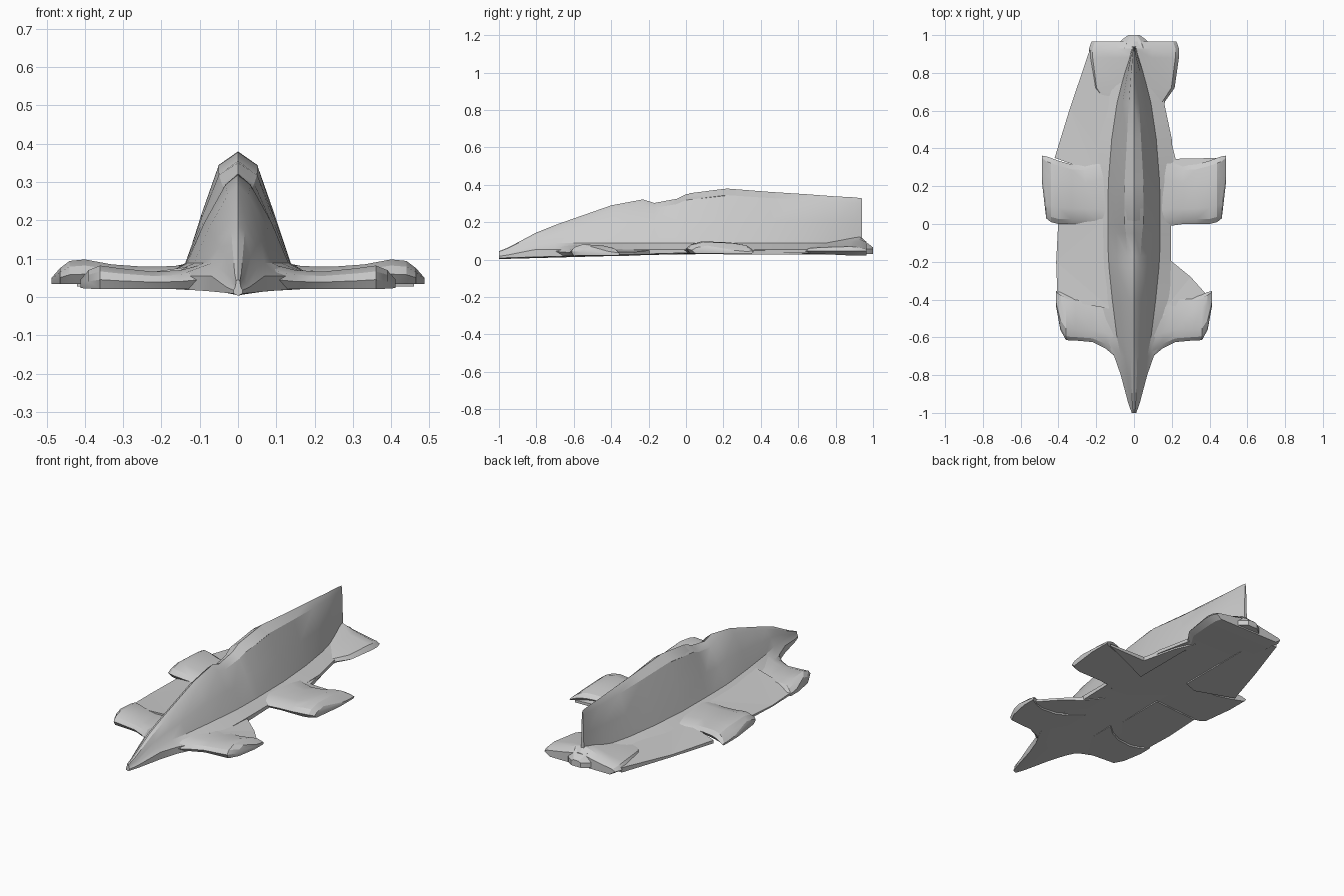
import bpy, bmesh

if "Cube" in bpy.data.objects:
    bpy.data.objects.remove(bpy.data.objects["Cube"])


def finish(name, bm, angle=0.4):
    bmesh.ops.remove_doubles(bm, verts=bm.verts, dist=0.0004)
    bmesh.ops.recalc_face_normals(bm, faces=bm.faces)
    me = bpy.data.meshes.new(name)
    bm.to_mesh(me)
    bm.free()
    ob = bpy.data.objects.new(name, me)
    bpy.context.collection.objects.link(ob)
    if angle:
        bpy.ops.object.select_all(action='DESELECT')
        ob.select_set(True)
        bpy.context.view_layer.objects.active = ob
        bpy.ops.object.shade_smooth_by_angle(angle=angle)
    return ob


def loft(name, rings):
    """Skin a list of closed rings and cap both ends."""
    bm = bmesh.new()
    rows = [[bm.verts.new(p) for p in r] for r in rings]
    n = len(rows[0])
    for a, b in zip(rows, rows[1:]):
        for i in range(n):
            j = (i + 1) % n
            bm.faces.new((a[i], a[j], b[j], b[i]))
    bm.faces.new(rows[0])
    bm.faces.new(rows[-1])
    return finish(name, bm)


def floor_z(y):
    """Height of the gently rising underside."""
    return min(0.003 + 0.027 * (y + 1), 0.03)


# Hull: y, skirt half-width, flank half-width, crest half-width, crest height
hull = [
    (-1.00, .012, .008, .004, .045), (-.95, .030, .020, .007, .065),
    (-.80, .070, .050, .012, .145), (-.70, .105, .070, .014, .185),
    (-.60, .160, .090, .016, .220), (-.40, .190, .115, .022, .290),
    (-.23, .195, .132, .026, .322), (-.17, .195, .136, .028, .303),
    (-.05, .195, .138, .034, .325), (.00, .195, .138, .040, .350),
    (.22, .205, .136, .040, .380), (.45, .200, .118, .030, .362),
    (.64, .160, .090, .022, .350), (.80, .160, .050, .012, .338),
    (.90, .150, .020, .006, .333), (.94, .150, .010, .003, .328)]
rings = []
for y, s, w, t, z in hull:
    b = floor_z(y)
    edge = min(.055, b + (z - b) * .35)
    foot = min(.088, b + (z - b) * .5)
    half = [(s, b + .006), (s, edge), (w, foot),
            (w * .62 + t * .25, foot + (z - foot) * .45),
            (t * 1.25, foot + (z - foot) * .88)]
    rings.append([(0, y, b)] + [(x, y, h) for x, h in half] + [(0, y, z)]
                 + [(-x, y, h) for x, h in reversed(half)])
loft("hull", rings)

# Low shoulder behind the canopy notch, blending back into the crest
loft("crest_shoulder", [[(-.01, y, .26), (-w, y, z - .035), (0, y, z), (w, y, z - .035), (.01, y, .26)]
                        for y, w, z in [(-.04, .03, .322), (.02, .05, .355),
                                        (.2, .052, .378), (.42, .03, .362)]])

# Tail deck: y, half-width, edge height, centre height
deck = [(.56, .13, .05, .08), (.65, .165, .06, .09), (.72, .215, .065, .095),
        (.88, .238, .07, .12), (.93, .238, .065, .125), (.965, .225, .055, .095)]
rings = []
for y, w, e, c in deck:
    b = .022 if y > .8 else .03
    rings.append([(-w * .85, y, b), (w * .85, y, b), (w, y, .045), (w * .92, y, e),
                  (w * .4, y, (e + c) / 2), (0, y, c), (-w * .4, y, (e + c) / 2),
                  (-w * .92, y, e), (-w, y, .045)])
loft("tail_deck", rings)
loft("tail_nub", [[(-w, y, .03), (w, y, .03), (w, y, .058), (w * .5, y, z), (-w * .5, y, z), (-w, y, .058)]
                  for y, w, z in [(.93, .10, .11), (.975, .065, .085), (1.0, .03, .065)]])


def pad(name, sections, side):
    """Side pod lofted outward from sections of x, front y, back y, top z."""
    rings = []
    for x, y0, y1, z in sections:
        b = floor_z((y0 + y1) / 2) + .004
        d = y1 - y0
        m = b + (z - b) * .4
        rings.append([(side * x, y0 + d * f, h) for f, h in
                      [(.06, b), (0, m), (.08, b + (z - b) * .75), (.26, z),
                       (.7, z - .006), (.92, b + (z - b) * .7), (1, m), (.94, b)]])
    loft(name, rings)


front = [(.09, -.71, -.28, .085), (.15, -.66, -.34, .07), (.22, -.625, -.38, .066),
         (.31, -.617, -.39, .075), (.36, -.615, -.375, .082),
         (.39, -.56, -.36, .07), (.412, -.44, -.355, .045)]
middle = [(.09, -.06, .42, .085), (.19, -.01, .335, .08), (.26, .0, .31, .08),
          (.33, .0, .315, .085), (.40, .0, .335, .098), (.44, .01, .35, .094),
          (.465, .03, .358, .075), (.487, .22, .362, .05)]
for side, label in ((1, "right"), (-1, "left")):
    pad("front_pad_" + label, front, side)
    pad("middle_pad_" + label, middle, side)


def web(name, pts):
    """Thin faceted membrane between pods; each point is x, y, top z."""
    bm = bmesh.new()
    top = [bm.verts.new(p) for p in pts]
    low = [bm.verts.new((x, y, .027)) for x, y, z in pts]
    bm.faces.new(top)
    bm.faces.new(low)
    for i in range(len(pts)):
        j = (i + 1) % len(pts)
        bm.faces.new((top[i], top[j], low[j], low[i]))
    bmesh.ops.triangulate(bm, faces=bm.faces[:])
    finish(name, bm, angle=0)


web("front_web_right", [(.12, -.5, .07), (.39, -.38, .04), (.30, -.28, .04), (.19, -.19, .05), (.12, -.1, .07)])
web("rear_web_right", [(.12, .2, .08), (.46, .35, .04), (.22, .345, .05), (.17, .55, .05), (.12, .66, .07)])
web("front_web_left", [(-.12, .05, .08), (-.40, .03, .04), (-.412, -.2, .035), (-.405, -.4, .04), (-.12, -.45, .08)])
web("rear_web_left", [(-.12, .9, .07), (-.235, .92, .055), (-.34, .61, .04), (-.42, .35, .045), (-.2, .27, .06), (-.12, .3, .07)])
